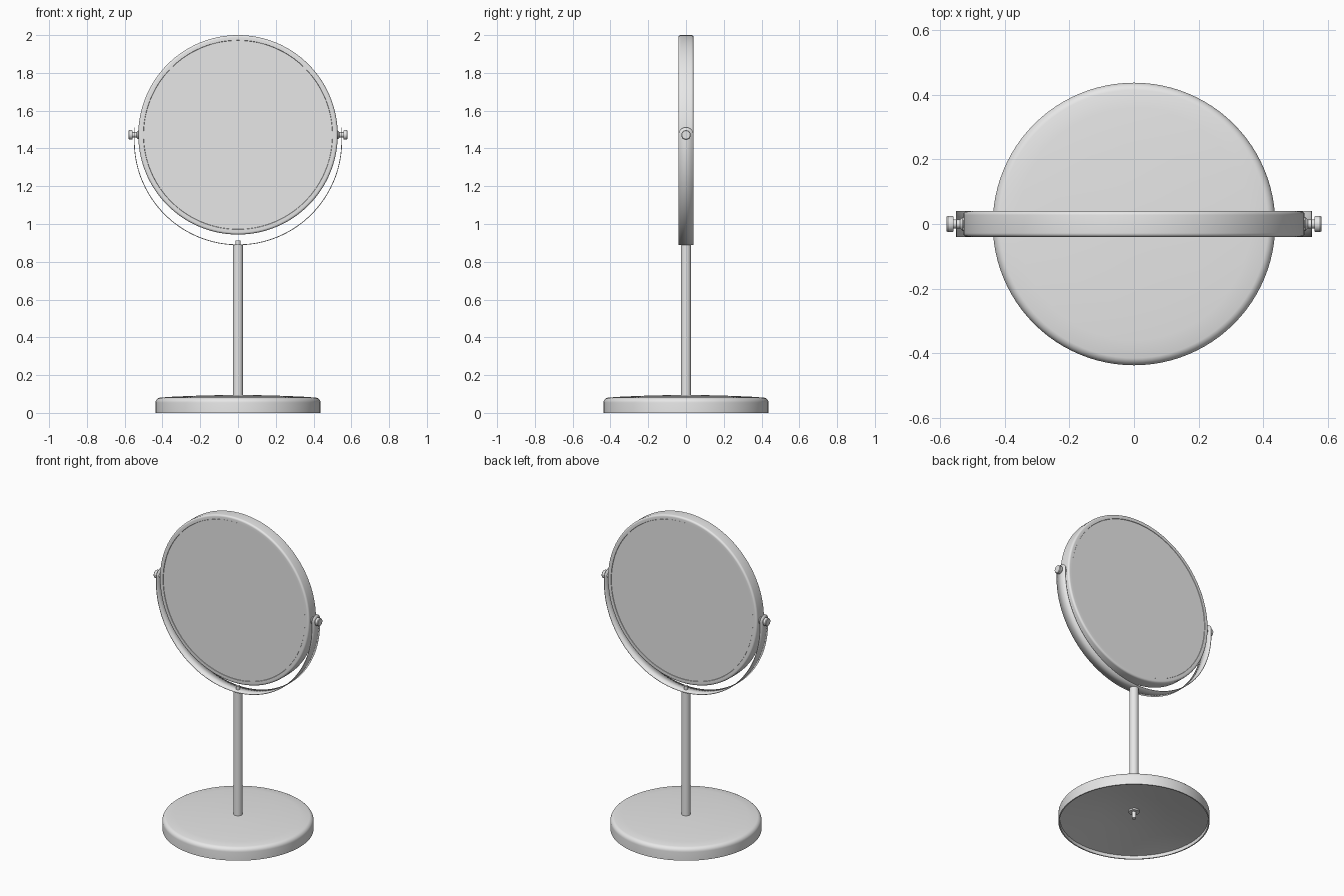
import bpy, bmesh
from math import sin, cos, pi, radians, sqrt
from mathutils import Matrix

cube = bpy.data.objects.get("Cube")
if cube:
    bpy.data.objects.remove(cube, do_unlink=True)

# Single light grey finish
GREY = (0.8, 0.8, 0.8, 1)
grey = bpy.data.materials.new("light_grey")
grey.use_nodes = True
grey.diffuse_color = GREY
grey.node_tree.nodes["Principled BSDF"].inputs["Base Color"].default_value = GREY

PIVOT_Z = 1.472
HALF_DEPTH = 0.04


def finish(name, bm, matrix=Matrix()):
    bmesh.ops.remove_doubles(bm, verts=bm.verts, dist=1e-5)
    bmesh.ops.recalc_face_normals(bm, faces=bm.faces)
    mesh = bpy.data.meshes.new(name)
    bm.to_mesh(mesh)
    bm.free()
    mesh.transform(matrix)
    mesh.materials.append(grey)
    obj = bpy.data.objects.new(name, mesh)
    bpy.context.collection.objects.link(obj)
    bpy.ops.object.select_all(action="DESELECT")
    obj.select_set(True)
    bpy.context.view_layer.objects.active = obj
    bpy.ops.object.shade_smooth_by_angle(angle=radians(35))
    return obj


def lathe(name, profile, steps=96, matrix=Matrix()):
    """Spin (radius, height) points around z."""
    bm = bmesh.new()
    verts = [bm.verts.new((r, 0, z)) for r, z in profile]
    edges = [bm.edges.new(pair) for pair in zip(verts, verts[1:])]
    bmesh.ops.spin(bm, geom=verts + edges, cent=(0, 0, 0), axis=(0, 0, 1),
                   angle=2 * pi, steps=steps, use_merge=True)
    return finish(name, bm, matrix)


def fillet(cr, cz, radius, start, end, n=6):
    """Arc points in the profile plane, angles in degrees."""
    angles = [radians(start + (end - start) * i / n) for i in range(n + 1)]
    return [(cr + radius * cos(a), cz + radius * sin(a)) for a in angles]


# Hollow weighted base with a gently domed top
lathe("base", [(0, 0.095), (0.1, 0.094), (0.25, 0.09), (0.36, 0.085)]
      + fillet(0.41, 0.054, 0.027, 80, 0)
      + [(0.437, 0), (0.43, 0), (0.428, 0.02), (0.2, 0.06), (0, 0.075)])

# Fixing nut and bolt below the base
lathe("base_nut", [(0, 0.085), (0.032, 0.085), (0.032, 0.063), (0, 0.063)], 24)
lathe("base_bolt", [(0, 0.08), (0.013, 0.08), (0.013, 0.022), (0, 0.022)], 24)

# Stem with a small screw above the yoke
lathe("stem", [(0, 0.085), (0.027, 0.085), (0.027, 0.889), (0, 0.889)], 32)
lathe("stem_screw", [(0, 0.88), (0.013, 0.88), (0.013, 0.912), (0, 0.912)], 24)

# Mirror frame and the two glass faces, axis along y
upright = Matrix.Translation((0, 0, PIVOT_Z)) @ Matrix.Rotation(pi / 2, 4, "X")
front_rim = [(0.499, 0.034), (0.501, HALF_DEPTH)] + fillet(0.516, 0.028, 0.012, 90, 0)
back_rim = [(r, -z) for r, z in reversed(front_rim)]
lathe("mirror_frame", front_rim + back_rim, 128, upright)
for name, side in (("front_glass", 1), ("back_glass", -1)):
    lathe(name, [(0, side * 0.038), (0.4995, side * 0.038), (0.4995, side * 0.03)],
          128, upright)

# Yoke: a thin U-shaped strap with rounded ends
RADIUS, BEND_Z = 0.549, 1.439
path = [(RADIUS * cos(a), BEND_Z + RADIUS * sin(a), HALF_DEPTH)
        for a in (pi + pi * i / 80 for i in range(81))]
tab = []
for i in range(11):
    a = pi / 2 * i / 10
    tab.append((RADIUS, PIVOT_Z + HALF_DEPTH * sin(a), max(HALF_DEPTH * cos(a), 0.001)))
path = [(-x, z, w) for x, z, w in reversed(tab)] + path + tab
bm = bmesh.new()
rows = [(bm.verts.new((x, -w, z)), bm.verts.new((x, w, z))) for x, z, w in path]
for (a, b), (c, d) in zip(rows, rows[1:]):
    bm.faces.new((a, b, d, c))
yoke = finish("yoke", bm)
strap = yoke.modifiers.new("thickness", "SOLIDIFY")
strap.thickness = 0.004
strap.offset = 0

# Pivot pins with knobs on both sides
for name, side in (("left_pivot_knob", 1), ("right_pivot_knob", -1)):
    matrix = Matrix.Translation((0, 0, PIVOT_Z)) @ Matrix.Rotation(side * pi / 2, 4, "Y")
    lathe(name, [(0, 0.515), (0.022, 0.515), (0.022, 0.53), (0.014, 0.538),
                 (0.014, 0.558), (0.023, 0.558), (0.025, 0.562), (0.025, 0.576),
                 (0.022, 0.58), (0, 0.58)], 24, matrix)
